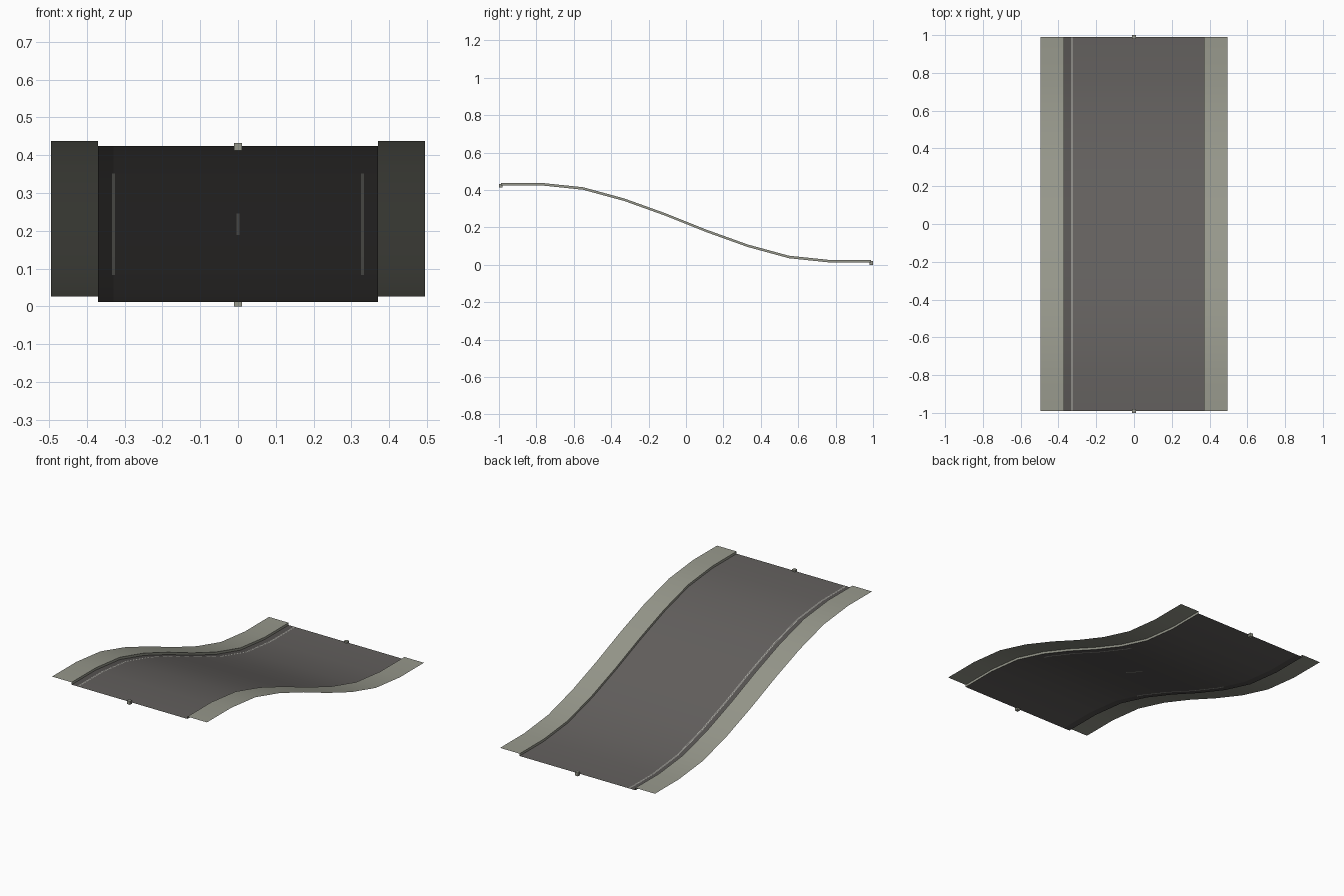
import bpy, bmesh

if "Cube" in bpy.data.objects:
    bpy.data.objects.remove(bpy.data.objects["Cube"])

def material(name, rgb):
    m = bpy.data.materials.new(name)
    m.diffuse_color = (*rgb, 1)
    m.use_nodes = True
    m.node_tree.nodes["Principled BSDF"].inputs["Base Color"].default_value = m.diffuse_color
    return m

ASPHALT = material("asphalt", (0.125, 0.117, 0.112))
GUTTER = material("dark gutter", (0.095, 0.089, 0.085))
PAVING = material("paving grey green", (0.31, 0.315, 0.262))
PAINT = material("line paint", (0.45, 0.45, 0.41))

# S-shaped slope of the road surface, high at the front, nine equal steps
HALF = [0.206, 0.206, 0.183, 0.123, 0.044]
DEV = HALF + [-d for d in reversed(HALF)]
SLOPE = [(-0.99 + 0.22 * i, 0.218 + d) for i, d in enumerate(DEV)]

def height(y):
    for (y0, z0), (y1, z1) in zip(SLOPE, SLOPE[1:]):
        if y <= y1 + 1e-6:
            return z0 + (z1 - z0) * (y - y0) / (y1 - y0)
    return SLOPE[-1][1]

def ribbon(name, section, mats, start=-0.99, end=0.99):
    """Sweep an (x, height offset) section along the slope, left to right."""
    ys = [start] + [y for y, _ in SLOPE if start + .001 < y < end - .001] + [end]
    bm = bmesh.new()
    rows = [[bm.verts.new((x, y, height(y) + dz)) for x, dz in section] for y in ys]
    for a, b in zip(rows, rows[1:]):
        for i in range(len(section) - 1):
            f = bm.faces.new((a[i], a[i + 1], b[i + 1], b[i]))
            f.material_index = min(i, len(mats) - 1)
    me = bpy.data.meshes.new(name)
    bm.to_mesh(me)
    bm.free()
    ob = bpy.data.objects.new(name, me)
    bpy.context.collection.objects.link(ob)
    for m in mats:
        me.materials.append(m)
    bpy.context.view_layer.objects.active = ob
    ob.select_set(True)
    bpy.ops.object.shade_smooth_by_angle()
    ob.select_set(False)
    return ob

# carriageway with a darker gutter on the left
ribbon("road", [(-0.37, 0), (-0.33, 0), (0.37, 0)], [GUTTER, ASPHALT])

# pavements with a kerb face on the inner side
ribbon("left_pavement", [(-0.495, 0.0135), (-0.37, 0.0135), (-0.37, 0)], [PAVING])
ribbon("right_pavement", [(0.37, 0), (0.37, 0.0135), (0.495, 0.0135)], [PAVING])

# painted lines: thin pair on the left, faint ones on the underside elsewhere
for x in (-0.333, -0.327):
    ribbon("left_edge_line", [(x - 0.0015, 0.0006), (x + 0.0015, 0.0006)], [PAINT])
for x, reach in ((-0.33, 0.37), (0.33, 0.37), (0, 0.07)):
    ribbon("underside_line", [(x - 0.004, -0.0006), (x + 0.004, -0.0006)],
           [PAINT], -reach, reach)

# small connector cubes at both ends
for name, y, z in (("front_connector", -0.99, 0.423), ("back_connector", 0.99, 0.01)):
    bpy.ops.mesh.primitive_cube_add(size=0.02, location=(0, y, z))
    ob = bpy.context.object
    ob.name = name
    ob.data.materials.append(PAVING)
